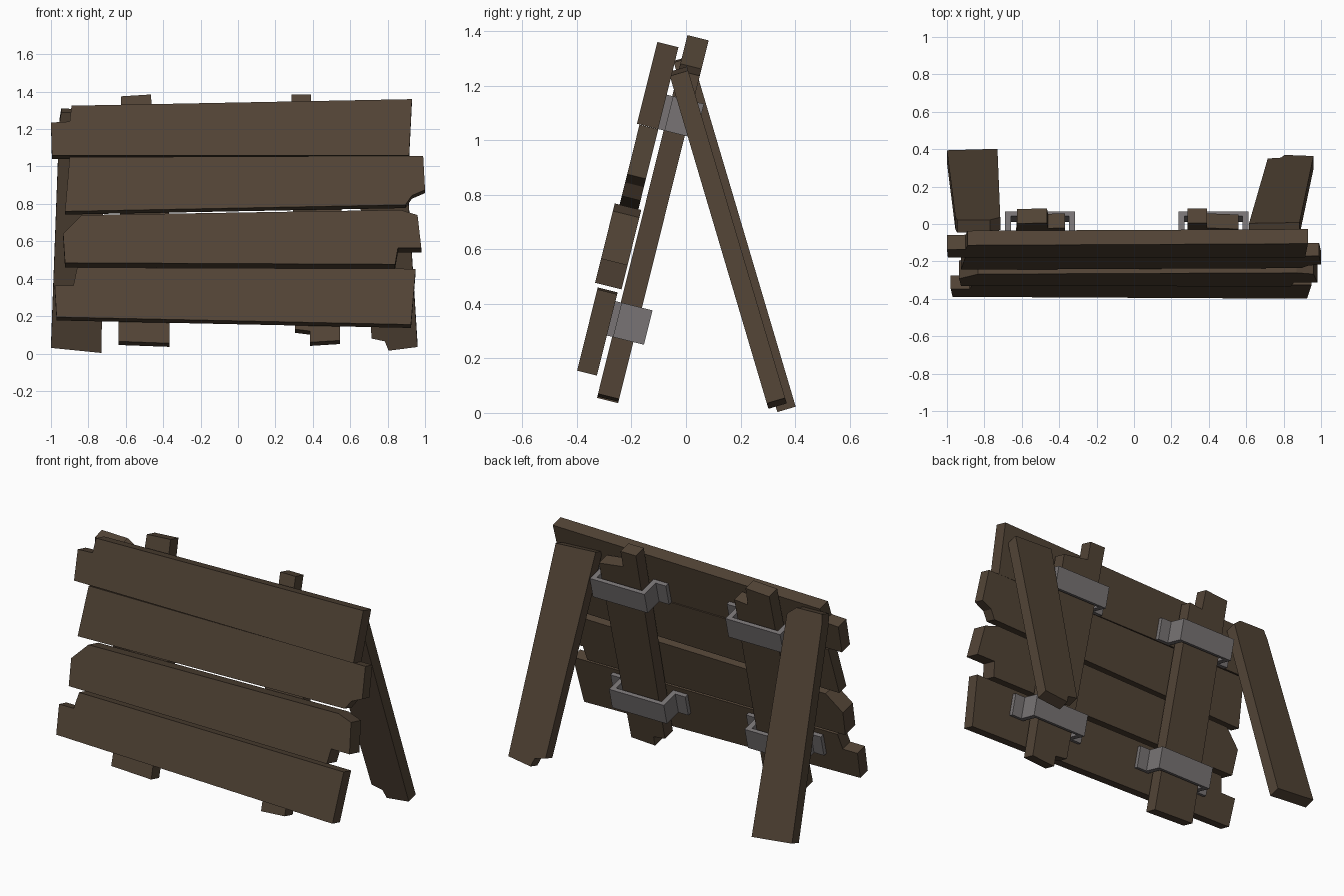
import bpy
import bmesh
from math import sin, cos, radians
from mathutils import Vector

if "Cube" in bpy.data.objects:
    bpy.data.objects.remove(bpy.data.objects["Cube"])


def make_material(name, colour):
    mat = bpy.data.materials.new(name)
    mat.use_nodes = True
    mat.diffuse_color = colour
    mat.node_tree.nodes["Principled BSDF"].inputs["Base Color"].default_value = colour
    return mat


WOOD = make_material("dark_wood", (0.085, 0.058, 0.037, 1))
METAL = make_material("grey_metal", (0.19, 0.175, 0.178, 1))

BOARD_TILT = radians(14)
LEG_TILT = radians(-16.5)


def place(x, along, out, tilt):
    """Point in a leaning frame: along runs up the slope, out points forward."""
    return Vector((x, along * sin(tilt) - out * cos(tilt),
                   along * cos(tilt) + out * sin(tilt)))


def prism(name, ring, sweep, mat):
    """Close a flat outline and extrude it along a vector."""
    bm = bmesh.new()
    face = bm.faces.new([bm.verts.new(p) for p in ring])
    result = bmesh.ops.extrude_face_region(bm, geom=[face])
    moved = [g for g in result["geom"] if isinstance(g, bmesh.types.BMVert)]
    bmesh.ops.translate(bm, verts=moved, vec=sweep)
    bmesh.ops.recalc_face_normals(bm, faces=bm.faces)
    mesh = bpy.data.meshes.new(name)
    bm.to_mesh(mesh)
    bm.free()
    mesh.materials.append(mat)
    obj = bpy.data.objects.new(name, mesh)
    bpy.context.collection.objects.link(obj)
    return obj


def slab(name, outline, tilt, front, thick):
    """Leaning wooden board from the (x, height) outline of its front face."""
    ring = [place(x, (z - front * sin(tilt)) / cos(tilt), front, tilt)
            for x, z in outline]
    prism(name, ring, place(0, 0, -thick, tilt), WOOD)


# Sign planks with broken ends
slab("top_plank", [(-0.995, 1.06), (0.915, 1.06), (0.93, 1.36), (-0.89, 1.325),
                   (-0.9, 1.24), (-1, 1.235)], BOARD_TILT, 0.431, 0.08)
slab("upper_middle_plank", [(-0.925, 0.76), (0.895, 0.795), (0.93, 0.845), (1, 0.875),
                            (0.99, 1.057), (-0.9, 1.05)], BOARD_TILT, 0.421, 0.071)
slab("lower_middle_plank", [(-0.925, 0.485), (0.84, 0.477), (0.855, 0.565), (0.98, 0.565),
                            (0.96, 0.74), (0.87, 0.768), (-0.835, 0.74), (-0.935, 0.64)],
     BOARD_TILT, 0.439, 0.1)
slab("bottom_plank", [(-0.97, 0.195), (0.925, 0.155), (0.95, 0.453), (-0.86, 0.46),
                      (-0.88, 0.365), (-0.98, 0.365)], BOARD_TILT, 0.425, 0.075)

# Upright posts behind the planks
slab("right_post", [(-0.64, 0.065), (-0.365, 0.055), (-0.37, 1.28), (-0.46, 1.27),
                    (-0.465, 1.385), (-0.625, 1.375)], BOARD_TILT, 0.33, 0.08)
slab("left_post", [(0.305, 0.13), (0.385, 0.12), (0.385, 0.06), (0.545, 0.07),
                   (0.56, 1.255), (0.39, 1.28), (0.39, 1.385), (0.285, 1.385)],
     BOARD_TILT, 0.33, 0.08)

# Rear support legs
slab("right_leg", [(-1, 0.03), (-0.73, 0.003), (-0.715, 1.24), (-0.77, 1.285),
                   (-0.945, 1.29), (-0.955, 1.23)], LEG_TILT, -0.322, 0.07)
slab("left_leg", [(0.715, 0.08), (0.785, 0.065), (0.805, 0.015), (0.96, 0.035),
                  (0.885, 1.235), (0.615, 1.25)], LEG_TILT, -0.294, 0.07)

# Metal straps: half of a hat-shaped section, mirrored
HALF = [(0.255, 0.352), (0.255, 0.325), (0.187, 0.325), (0.187, 0.21)]
INNER = [(0.155, 0.235), (0.155, 0.352)]
for side, centre in (("right", -0.502), ("left", 0.425)):
    for level, low in (("lower", 0.205), ("upper", 0.985)):
        half = INNER[::-1] + HALF
        section = HALF + [(-x, n) for x, n in HALF[::-1]]
        section += [(-x, n) for x, n in INNER[::-1]] + INNER
        ring = [place(centre + x, low, n, BOARD_TILT) for x, n in section]
        prism(f"{side}_{level}_strap", ring, place(0, 0.13, 0, BOARD_TILT), METAL)
